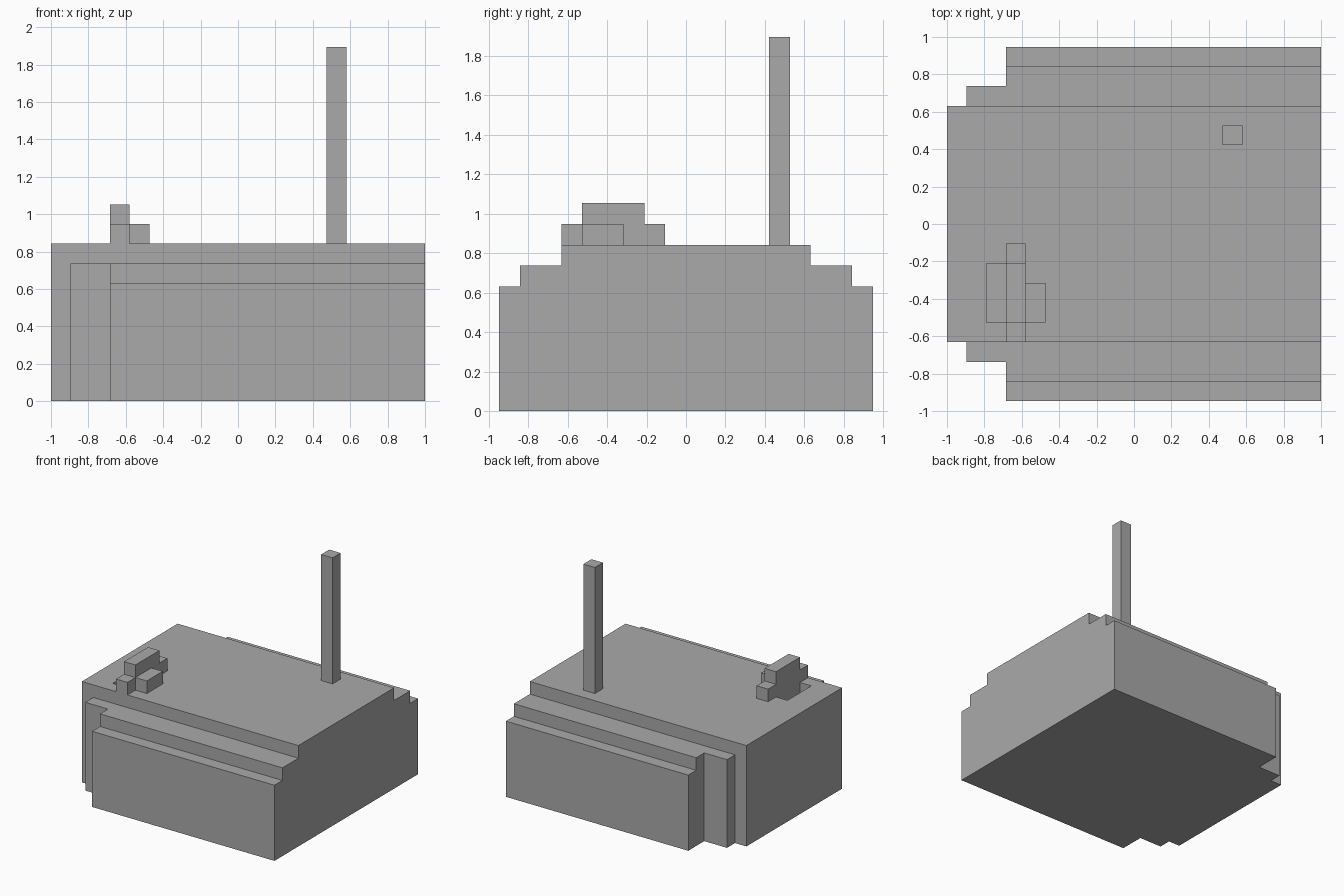
import bpy
import bmesh
from mathutils import Vector

U = 2 / 19  # block size: the model is laid out on a cubic grid

if "Cube" in bpy.data.objects:
    bpy.data.objects.remove(bpy.data.objects["Cube"], do_unlink=True)

grey = bpy.data.materials.new("plain_grey")
grey.use_nodes = True
grey.diffuse_color = (0.4, 0.4, 0.4, 1)
grey.node_tree.nodes["Principled BSDF"].inputs["Base Color"].default_value = (0.4, 0.4, 0.4, 1)


def extrude_x(name, profile, x0, x1):
    """Extrude a (y, z) outline along x; all sizes in blocks."""
    bm = bmesh.new()
    face = bm.faces.new([bm.verts.new((x0 * U, y * U, z * U)) for y, z in profile])
    geom = bmesh.ops.extrude_face_region(bm, geom=[face])["geom"]
    moved = [g for g in geom if isinstance(g, bmesh.types.BMVert)]
    bmesh.ops.translate(bm, verts=moved, vec=Vector(((x1 - x0) * U, 0, 0)))
    bmesh.ops.recalc_face_normals(bm, faces=bm.faces)
    mesh = bpy.data.meshes.new(name)
    bm.to_mesh(mesh)
    bm.free()
    mesh.materials.append(grey)
    obj = bpy.data.objects.new(name, mesh)
    bpy.context.collection.objects.link(obj)
    return obj


def box(name, x, y, z):
    outline = [(y[0], z[0]), (y[1], z[0]), (y[1], z[1]), (y[0], z[1])]
    return extrude_x(name, outline, *x)


def cut(target, cutter):
    cutter.hide_render = True
    mod = target.modifiers.new("cut", "BOOLEAN")
    mod.operation = "DIFFERENCE"
    mod.solver = "EXACT"
    mod.object = cutter
    bpy.context.view_layer.objects.active = target
    bpy.ops.object.modifier_apply(modifier=mod.name)
    bpy.data.objects.remove(cutter, do_unlink=True)


# Body with stepped shoulders on both long sides
half = [(9, 0), (9, 6), (8, 6), (8, 7), (6, 7), (6, 8)]
body = extrude_x("body", half + [(-y, z) for y, z in reversed(half)], -9.5, 9.5)

# Stepped corners at the -x end
for side in (-1, 1):
    for x_end, y_in in ((-8.5, 6), (-6.5, 7)):
        ys = sorted((side * y_in, side * 10))
        cut(body, box("corner_cutter", (-11, x_end), ys, (-1, 9)))

# Shallow recess beside the handle
cut(body, box("recess_cutter", (-7.5, -6.5), (-5, -2), (7, 9)))

# Stepped handle with a small lug
extrude_x("handle", [(-6, 8), (-1, 8), (-1, 9), (-2, 9), (-2, 10),
                     (-5, 10), (-5, 9), (-6, 9)], -6.5, -5.5)
box("handle_lug", (-5.5, -4.5), (-5, -3), (8, 9))

# Tall post
box("post", (4.5, 5.5), (4, 5), (8, 18))
